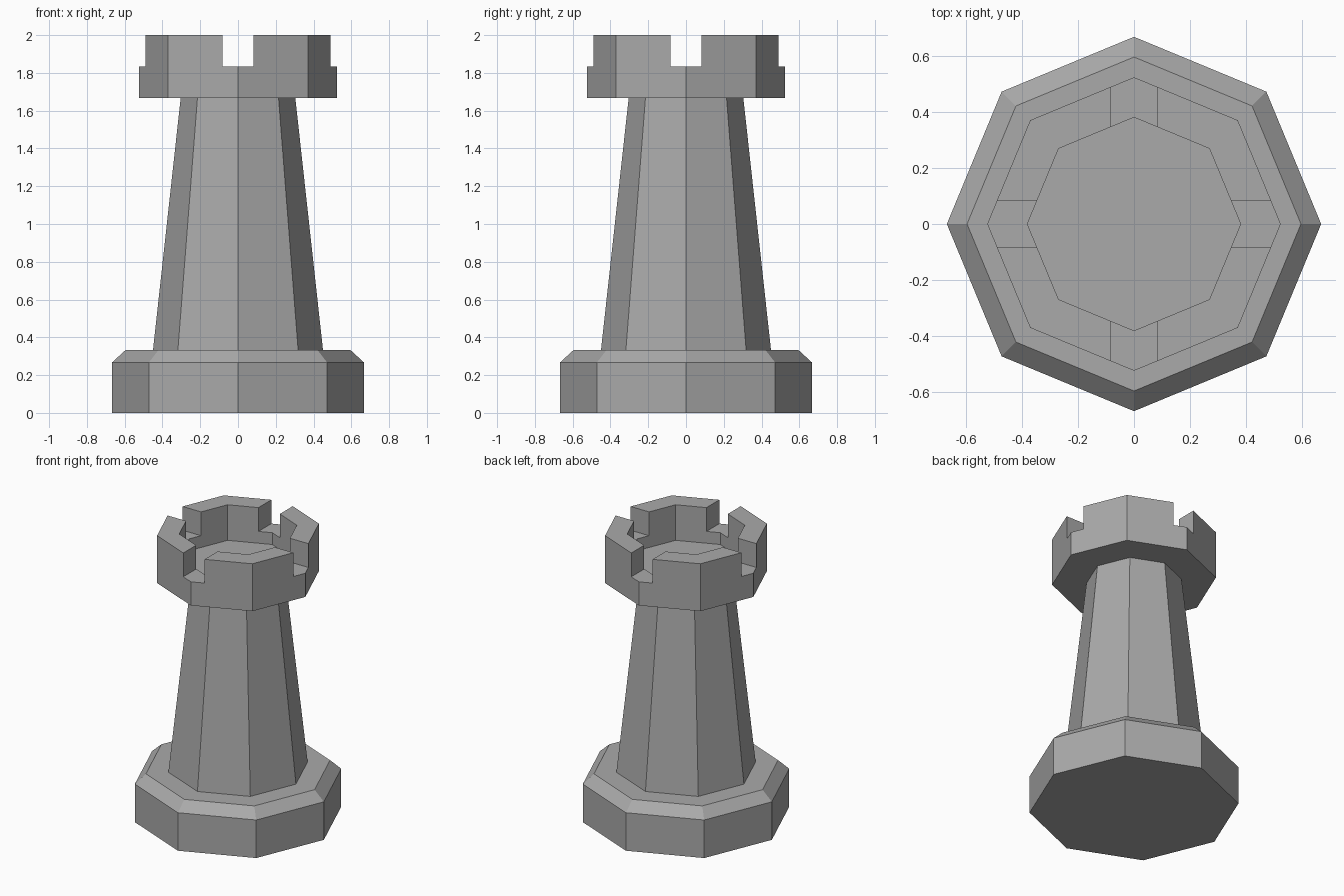
import bpy
import bmesh
import math

SIDES = 8

default = bpy.data.objects.get("Cube")
if default:
    bpy.data.objects.remove(default, do_unlink=True)

# Single flat stone colour
stone = bpy.data.materials.new("stone grey")
stone.use_nodes = True
colour = (0.4, 0.4, 0.4, 1.0)
stone.diffuse_color = colour
stone.node_tree.nodes["Principled BSDF"].inputs["Base Color"].default_value = colour


def add_object(name, bm):
    bmesh.ops.recalc_face_normals(bm, faces=bm.faces)
    mesh = bpy.data.meshes.new(name)
    bm.to_mesh(mesh)
    bm.free()
    mesh.materials.append(stone)
    obj = bpy.data.objects.new(name, mesh)
    bpy.context.collection.objects.link(obj)
    return obj


def octagonal(name, profile):
    """Closed solid from (radius, z) rings, corners on the axes."""
    bm = bmesh.new()
    rings = []
    for r, z in profile:
        rings.append([bm.verts.new((r * math.cos(math.tau * i / SIDES),
                                    r * math.sin(math.tau * i / SIDES), z))
                      for i in range(SIDES)])
    for low, high in zip(rings, rings[1:]):
        for i in range(SIDES):
            j = (i + 1) % SIDES
            bm.faces.new((low[i], low[j], high[j], high[i]))
    bm.faces.new(rings[0])
    bm.faces.new(rings[-1])
    return add_object(name, bm)


def box(name, size, centre):
    bm = bmesh.new()
    bmesh.ops.create_cube(bm, size=1.0)
    bmesh.ops.scale(bm, vec=size, verts=bm.verts)
    bmesh.ops.translate(bm, vec=centre, verts=bm.verts)
    return add_object(name, bm)


# Chamfered foot
octagonal("base", [(0.667, 0.0), (0.667, 0.267), (0.595, 0.333)])

# Tapered shaft, sunk slightly into the parts above and below
octagonal("shaft", [(0.4525, 0.31), (0.301, 1.69)])

# Battlement: a cup with a recessed floor
crown = octagonal("battlement", [(0.523, 1.667), (0.523, 2.0),
                                 (0.38, 2.0), (0.38, 1.75)])

# Four notches, cut by two crossing bars
for name, size in (("notch_cutter_x", (1.4, 0.166, 0.4)),
                   ("notch_cutter_y", (0.166, 1.4, 0.4))):
    cutter = box(name, size, (0, 0, 1.833 + 0.2))
    cutter.hide_render = True
    cut = crown.modifiers.new(name, 'BOOLEAN')
    cut.operation = 'DIFFERENCE'
    cut.solver = 'EXACT'
    cut.object = cutter
    bpy.context.view_layer.objects.active = crown
    bpy.ops.object.modifier_apply(modifier=cut.name)
    bpy.data.objects.remove(cutter, do_unlink=True)
